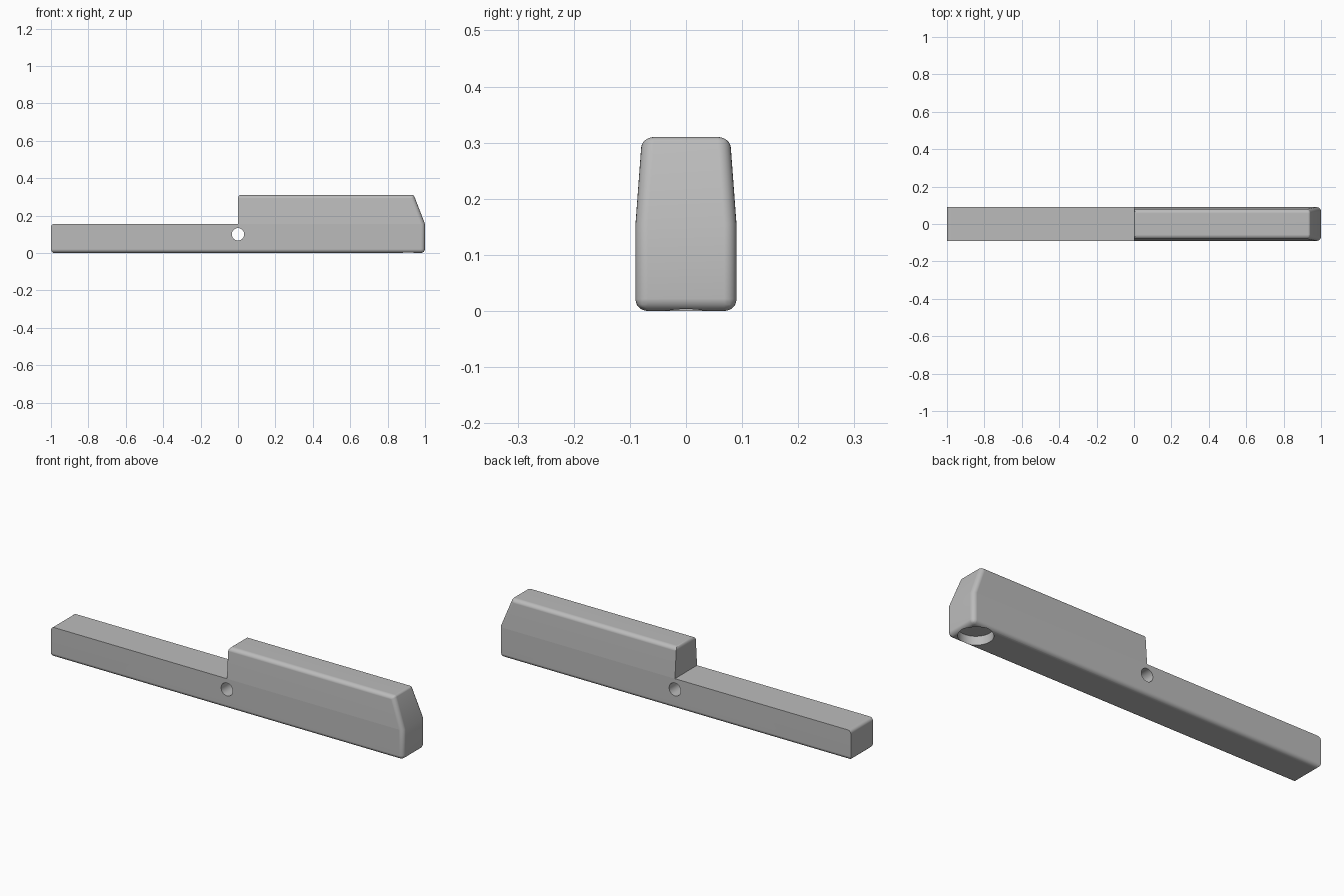
import bpy, bmesh, math

cube = bpy.data.objects.get("Cube")
if cube:
    bpy.data.objects.remove(cube, do_unlink=True)

SEAM, TOP = 0.155, 0.31      # beam height and raised block height
WIDE, NARROW = 0.09, 0.0785  # half depths at the seam and at the top

grey = bpy.data.materials.new("plain_grey")
grey.use_nodes = True
colour = (0.5, 0.5, 0.5, 1)
grey.diffuse_color = colour
grey.node_tree.nodes["Principled BSDF"].inputs["Base Color"].default_value = colour

# Stepped side profile, bridged front to back
profile = [(-1, 0), (1, 0), (1, SEAM), (0.94, TOP), (0, TOP), (0, SEAM), (-1, SEAM)]
bm = bmesh.new()
front, back = [
    [bm.verts.new((x, side * (NARROW if z == TOP else WIDE), z)) for x, z in profile]
    for side in (-1, 1)]
for ring in (front, back):
    bm.faces.new([ring[i] for i in (0, 1, 2, 5, 6)])
    bm.faces.new([ring[i] for i in (2, 3, 4, 5)])
n = len(profile)
for i in range(n):
    j = (i + 1) % n
    bm.faces.new((front[i], back[i], back[j], front[j]))
bmesh.ops.recalc_face_normals(bm, faces=bm.faces)

# Rounding weights: long bottom, nose and block-top edges, then cross edges
weight = bm.edges.layers.float.new("bevel_weight_edge")
for ring in (front, back):
    for i in (0, 1, 2, 3):
        bm.edges.get((ring[i], ring[i + 1]))[weight] = 1
for i, amount in ((0, 0.8), (1, 1), (3, 0.4), (4, 0.5), (6, 0.8)):
    bm.edges.get((front[i], back[i]))[weight] = amount

mesh = bpy.data.meshes.new("body")
bm.to_mesh(mesh)
bm.free()
body = bpy.data.objects.new("body", mesh)
bpy.context.collection.objects.link(body)
mesh.materials.append(grey)

bevel = body.modifiers.new("rounding", "BEVEL")
bevel.limit_method = "WEIGHT"
bevel.width = 0.022
bevel.segments = 6


def cutter(name, radius, depth, location, tilt=0):
    """Add a hidden cylinder and subtract it from the body."""
    bpy.ops.mesh.primitive_cylinder_add(
        vertices=64, radius=radius, depth=depth, location=location, rotation=(tilt, 0, 0))
    tool = bpy.context.object
    tool.name = name
    tool.hide_render = True
    tool.data.materials.append(grey)
    cut = body.modifiers.new(name, "BOOLEAN")
    cut.object = tool
    cut.solver = "EXACT"
    return tool


# Cross hole through the middle and round pocket under the nose
tools = [cutter("pivot_hole", 0.033, 0.4, (0, 0, 0.1), math.pi / 2),
         cutter("bottom_pocket", 0.08, 0.09, (0.91, 0, 0))]

bpy.ops.object.select_all(action="DESELECT")
body.select_set(True)
bpy.context.view_layer.objects.active = body
for mod in list(body.modifiers):
    bpy.ops.object.modifier_apply(modifier=mod.name)
for tool in tools:
    bpy.data.objects.remove(tool, do_unlink=True)

# Smooth rounding, crisp seam where the sides start to lean in
bpy.ops.object.shade_smooth_by_angle(angle=math.radians(30))
for edge in body.data.edges:
    ends = [body.data.vertices[v].co for v in edge.vertices]
    if all(abs(p.z - SEAM) < 0.002 and abs(p.y) > WIDE - 0.001 for p in ends):
        edge.use_edge_sharp = True
normals = body.modifiers.new("flat_normals", "WEIGHTED_NORMAL")
normals.keep_sharp = True
